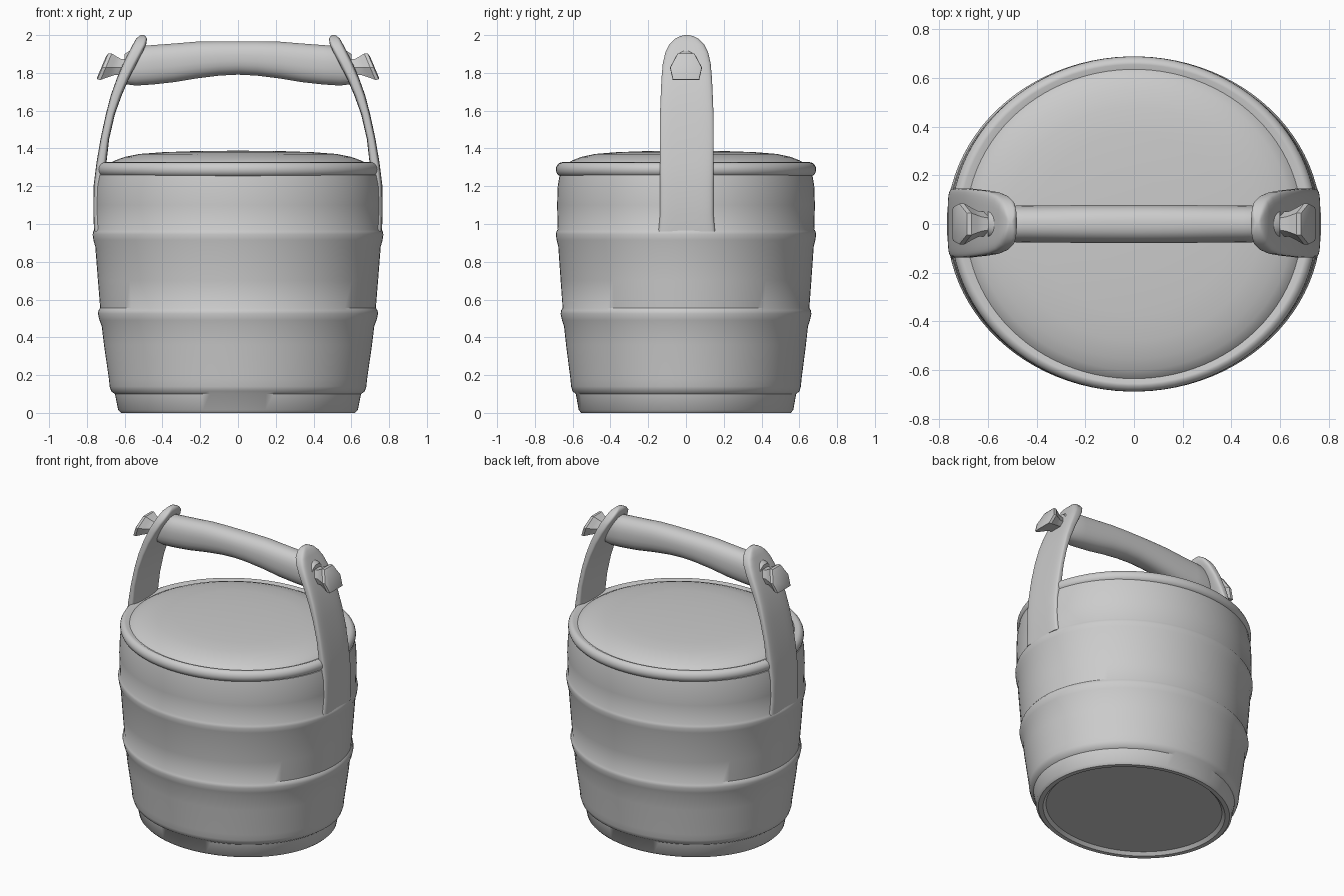
import bpy, bmesh, math

cube = bpy.data.objects.get("Cube")
if cube:
    bpy.data.objects.remove(cube)

grey = bpy.data.materials.new("plain_grey")
grey.use_nodes = True
COLOUR = (0.6, 0.6, 0.6, 1)
grey.diffuse_color = COLOUR
grey.node_tree.nodes["Principled BSDF"].inputs["Base Color"].default_value = COLOUR


def loft(name, rings, angle=40, mirror=False, smooth=0):
    """Skin a list of equal rings and cap both ends."""
    bm = bmesh.new()
    loops = [[bm.verts.new(p) for p in ring] for ring in rings]
    n = len(loops[0])
    for a, b in zip(loops, loops[1:]):
        for i in range(n):
            j = (i + 1) % n
            bm.faces.new((a[i], a[j], b[j], b[i]))
    bm.faces.new(loops[0])
    bm.faces.new(loops[-1])
    bmesh.ops.recalc_face_normals(bm, faces=bm.faces)
    mesh = bpy.data.meshes.new(name)
    bm.to_mesh(mesh)
    bm.free()
    mesh.materials.append(grey)
    obj = bpy.data.objects.new(name, mesh)
    bpy.context.collection.objects.link(obj)
    bpy.ops.object.select_all(action="DESELECT")
    obj.select_set(True)
    bpy.context.view_layer.objects.active = obj
    bpy.ops.object.shade_smooth_by_angle(angle=math.radians(angle))
    if mirror:
        obj.modifiers.new("Mirror", "MIRROR")
    if smooth:
        sub = obj.modifiers.new("Subdivision", "SUBSURF")
        sub.levels = sub.render_levels = smooth
    return obj


def oval(rx, ry, n, power=1.0):
    """Points of an ellipse; a power below 1 squares it off."""
    def sp(v):
        return math.copysign(abs(v) ** power, v)
    return [(rx * sp(math.cos(t)), ry * sp(math.sin(t)))
            for t in (2 * math.pi * (i + 0.5) / n for i in range(n))]


def turned(name, profile, squash):
    return loft(name, [[(x, y, z) for x, y in oval(r, r * squash, 96)]
                       for r, z in profile])


# Oval tub with raised hoops and a slightly hollow base
turned("tub", [
    (0.57, 0.02), (0.59, 0.0), (0.62, 0.0), (0.635, 0.015), (0.652, 0.1),
    (0.672, 0.115), (0.68, 0.14), (0.684, 0.18), (0.71, 0.36), (0.722, 0.46),
    (0.734, 0.49), (0.742, 0.525), (0.739, 0.543), (0.73, 0.555), (0.742, 0.7),
    (0.756, 0.88), (0.766, 0.915), (0.77, 0.945), (0.767, 0.96),
    (0.759, 0.972), (0.763, 1.1), (0.759, 1.2), (0.748, 1.26), (0.72, 1.27)], 0.895)

# Rounded rim of the lid
rim = [(0.717 + 0.036 * math.cos(a), 1.289 + 0.038 * math.sin(a))
       for a in (math.pi * (k / 10 - 0.5) for k in range(11))]
turned("lid_rim", [(0.6, 1.251)] + rim + [(0.69, 1.315)], 0.915)

# Low domed lid
turned("lid", [(0.7, 1.3), (0.69, 1.316), (0.65, 1.337), (0.6, 1.355),
               (0.52, 1.371), (0.4, 1.38), (0.2, 1.387), (0.02, 1.388)], 0.925)

# Upright straps: height, inner x, outer x, half width
strap = [(0.96, 0.7, 0.762, 0.15), (1.05, 0.7, 0.766, 0.142), (1.2, 0.7, 0.765, 0.142),
         (1.32, 0.697, 0.75, 0.143), (1.45, 0.682, 0.728, 0.143),
         (1.58, 0.652, 0.7, 0.142), (1.68, 0.616, 0.674, 0.138),
         (1.77, 0.577, 0.642, 0.134), (1.85, 0.535, 0.608, 0.127),
         (1.91, 0.504, 0.578, 0.113), (1.95, 0.486, 0.557, 0.093),
         (1.98, 0.482, 0.54, 0.063), (1.995, 0.489, 0.524, 0.033),
         (2.0, 0.5, 0.515, 0.01)]
loft("handle_straps", [[((a + b) / 2 + x, 0.004 + y, z)
                        for x, y in oval((b - a) / 2, w, 32, 0.45)]
                       for z, a, b, w in strap], 50, mirror=True)

# Gently bowed grip: x, bottom z, top z, half depth
half = [(0.0, 1.79, 1.968, 0.078), (0.1, 1.785, 1.968, 0.078),
        (0.22, 1.77, 1.966, 0.078), (0.34, 1.75, 1.956, 0.077),
        (0.45, 1.738, 1.948, 0.076), (0.54, 1.732, 1.94, 0.075),
        (0.6, 1.74, 1.9, 0.06)]
grip = [(-x, *rest) for x, *rest in half[:0:-1]] + half
loft("handle_grip", [[(x, y, (lo + hi) / 2 + z)
                      for y, z in oval(d, (hi - lo) / 2, 24, 0.85)]
                     for x, lo, hi, d in grip])

# Flared peg ends with slanted outer faces
outline = [(-0.085, 0.0), (-0.045, 0.075), (0.045, 0.075),
           (0.085, 0.0), (0.07, -0.065), (-0.07, -0.065)]
peg = [(0.57, 0.55), (0.64, 0.62), (0.67, 0.8), (0.7, 1.0), (0.718, 0.98), (0.724, 0.8)]
loft("handle_pegs", [[(x - 0.42 * z * s, y * s, 1.828 + z * s) for y, z in outline]
                     for x, s in peg], 35, mirror=True)
